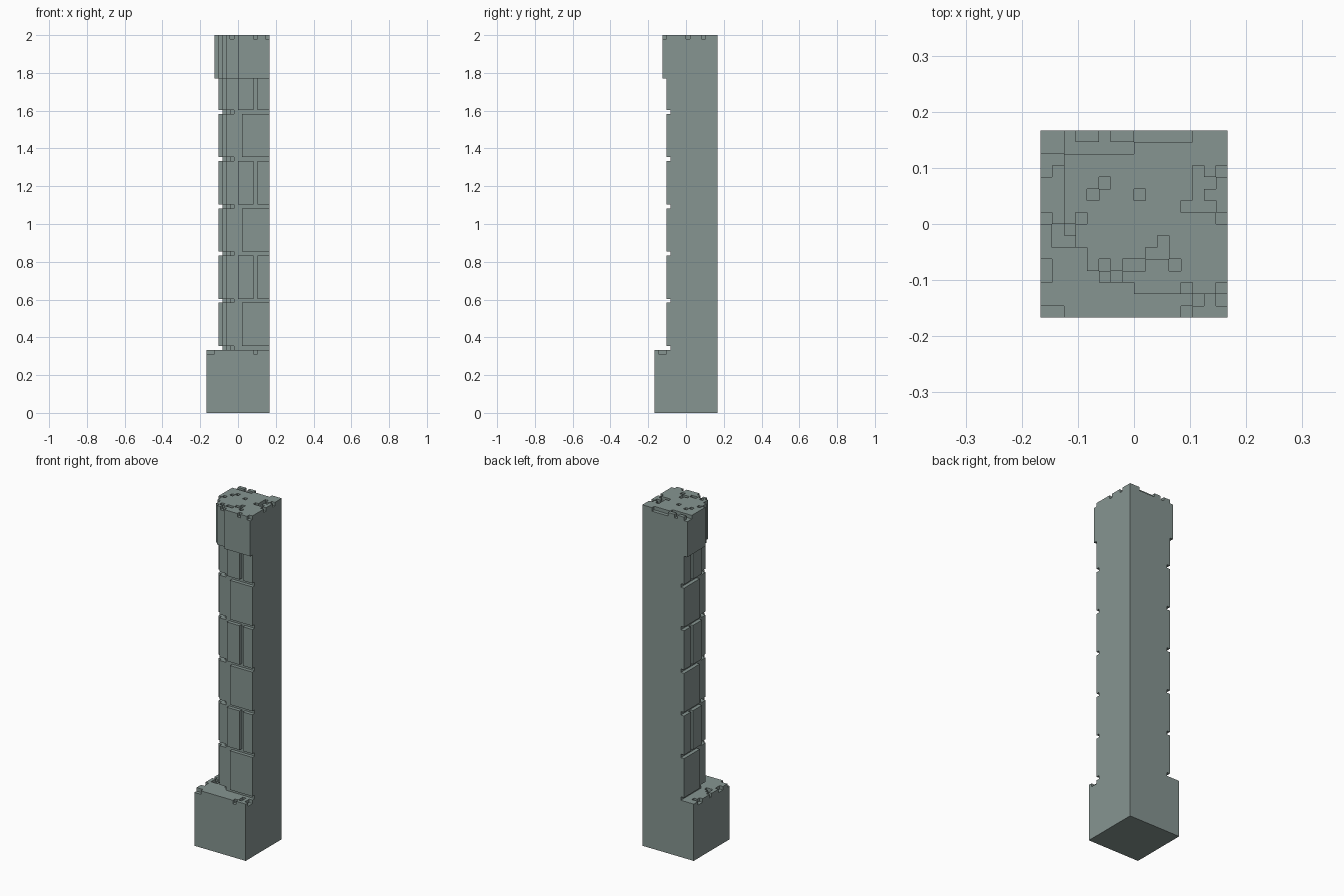
import bpy, bmesh
from mathutils import Vector

cube = bpy.data.objects.get("Cube")
if cube:
    bpy.data.objects.remove(cube, do_unlink=True)

U = 2 / 96   # one block unit
N = 16       # footprint in blocks

stone = bpy.data.materials.new("grey_green_stone")
stone.use_nodes = True
COLOUR = (0.24, 0.30, 0.285, 1)
stone.diffuse_color = COLOUR
stone.node_tree.nodes["Principled BSDF"].inputs["Base Color"].default_value = COLOUR


def slab(cells, z0, z1):
    """Extrude a set of grid cells into a clean flat-sided solid."""
    bm = bmesh.new()
    for i, j in cells:
        bm.faces.new([bm.verts.new(((i + a - 8) * U, (j + b - 8) * U, z0 * U))
                      for a, b in ((0, 0), (1, 0), (1, 1), (0, 1))])
    bmesh.ops.remove_doubles(bm, verts=bm.verts[:], dist=1e-5)
    geom = bmesh.ops.extrude_face_region(bm, geom=bm.faces[:], use_keep_orig=True)["geom"]
    top = [v for v in geom if isinstance(v, bmesh.types.BMVert)]
    bmesh.ops.translate(bm, verts=top, vec=Vector((0, 0, (z1 - z0) * U)))
    bmesh.ops.recalc_face_normals(bm, faces=bm.faces[:])
    bmesh.ops.dissolve_limit(bm, angle_limit=0.01, verts=bm.verts[:], edges=bm.edges[:])
    return bm


def part(name, layers):
    """Join several slabs into one named object."""
    mesh = bpy.data.meshes.new(name)
    whole = bmesh.new()
    for cells, z0, z1 in layers:
        bm = slab(cells, z0, z1)
        bm.to_mesh(mesh)
        bm.free()
        whole.from_mesh(mesh)
    whole.to_mesh(mesh)
    whole.free()
    mesh.materials.append(stone)
    obj = bpy.data.objects.new(name, mesh)
    bpy.context.collection.objects.link(obj)
    return obj


def rect(i0, i1, j0, j1):
    return {(i, j) for i in range(i0, i1) for j in range(j0, j1)}


def stepped(steps):
    """Rounded corner footprint: for each (first row, first column) keep the cells beyond."""
    cells = set()
    for j0, i0 in steps:
        cells |= rect(i0, N, j0, N)
    return cells


# Base block with a chipped top layer
base = rect(0, N, 0, N)
base_chips = {(0, 0), (1, 0), (12, 0), (13, 1), (15, 1), (15, 2), (13, 2),
              (0, 3), (0, 4), (0, 8), (1, 6), (1, 7), (2, 6),
              (0, 12), (0, 13), (1, 13)}
part("base", [(base, 0, 15), (base - base_chips, 15, 16)])

# Rounded shaft core, seen in the mortar joints
core = stepped([(4, 7), (5, 6), (6, 5), (7, 4)])
part("shaft_core", [(core, 16, 85)])

# Brick courses, mirrored across the diagonal onto both curved sides
corner = stepped([(4, 5), (5, 4)]) - rect(7, N, 4, N) - rect(4, N, 7, N)
for n, z0 in enumerate(range(17, 85, 12)):
    z1 = min(z0 + 11, 85)
    spans = [(8, 12), (13, 16)] if n % 2 else [(9, 16)]
    part(f"corner_brick_{n}", [(corner, z0, z1)])
    for k, (a, b) in enumerate(spans):
        part(f"front_brick_{n}_{k}", [(rect(a, b, 3, 4), z0, z1)])
        part(f"side_brick_{n}_{k}", [(rect(3, 4, a, b), z0, z1)])

# Capital with a chipped and pitted top layer
cap = stepped([(2, 8), (3, 5), (4, 4), (6, 3), (8, 2)])
back_bumps = rect(3, 5, 15, 16) | rect(6, 8, 15, 16)
cap_chips = (rect(2, 8, 14, 16) - back_bumps) | rect(8, 13, 15, 16)
cap_chips |= {(13, 9), (13, 10), (13, 11), (13, 12), (12, 9), (14, 9), (14, 11),
              (15, 12), (15, 8), (12, 2), (15, 2), (6, 3), (5, 4), (7, 4), (8, 4),
              (9, 5), (10, 5), (10, 6), (11, 4), (3, 8), (4, 10), (5, 11), (8, 10)}
part("capital", [(cap, 85, 95), (cap - cap_chips, 95, 96)])
